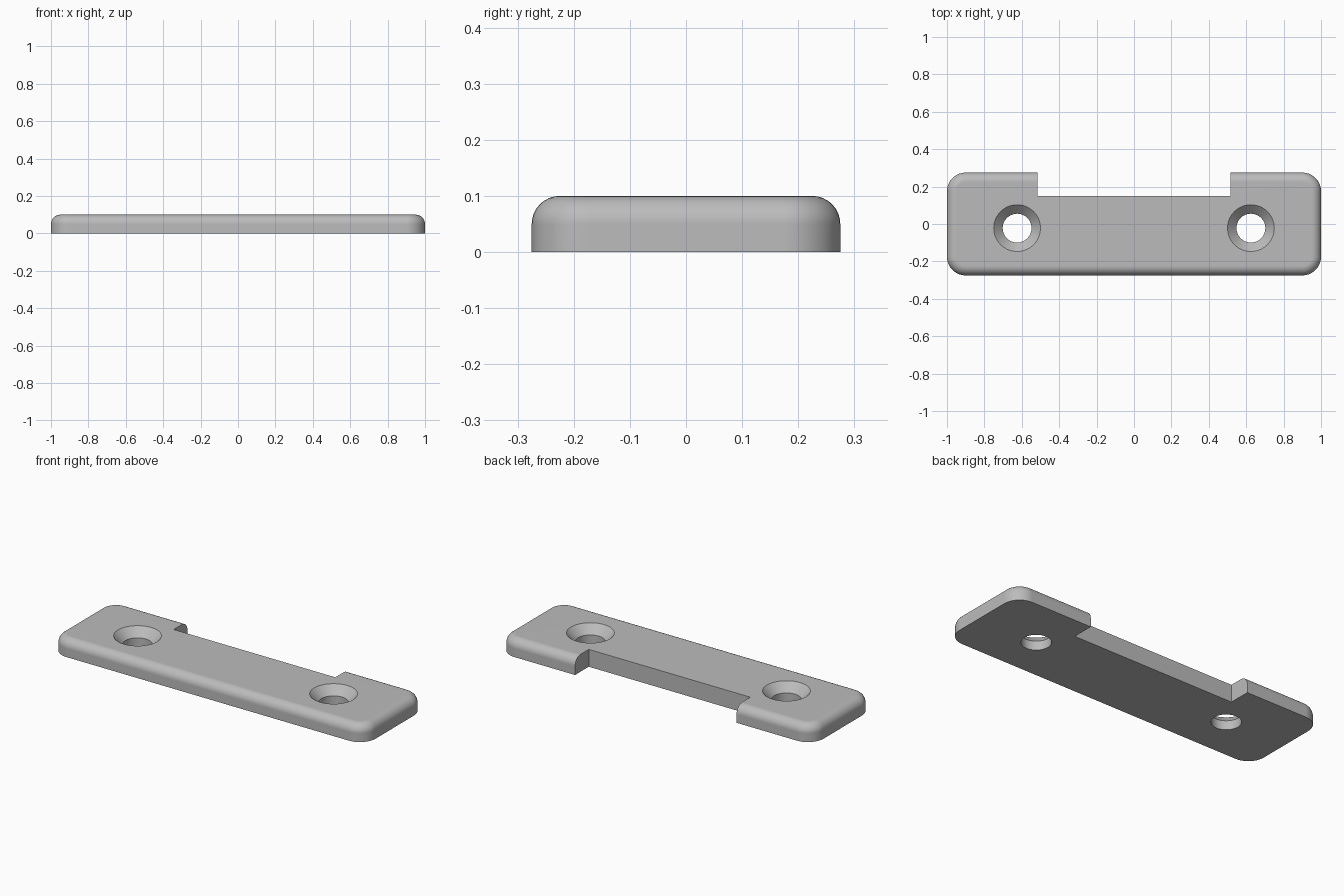
import bpy, bmesh, math

cube = bpy.data.objects.get("Cube")
if cube:
    bpy.data.objects.remove(cube, do_unlink=True)

LENGTH, DEPTH, HEIGHT = 2.0, 0.55, 0.1
CORNER, FILLET = 0.1, 0.05
NOTCH_X, NOTCH_Y = 0.515, 0.15
HOLE_X, HOLE_Y = 0.625, -0.022
HOLE_R, SINK_R = 0.077, 0.125

grey = bpy.data.materials.new("plain grey")
grey.use_nodes = True
colour = (0.5, 0.5, 0.5, 1)
grey.diffuse_color = colour
grey.node_tree.nodes["Principled BSDF"].inputs["Base Color"].default_value = colour


def loft(name, rings):
    """Solid made by joining a stack of rings and capping both ends."""
    bm = bmesh.new()
    loops = [[bm.verts.new(p) for p in ring] for ring in rings]
    count = len(loops[0])
    for low, high in zip(loops, loops[1:]):
        for i in range(count):
            j = (i + 1) % count
            bm.faces.new((low[i], low[j], high[j], high[i]))
    bm.faces.new(loops[0][::-1])
    bm.faces.new(loops[-1])
    mesh = bpy.data.meshes.new(name)
    bm.to_mesh(mesh)
    bm.free()
    mesh.materials.append(grey)
    obj = bpy.data.objects.new(name, mesh)
    bpy.context.collection.objects.link(obj)
    return obj


def rounded_ring(inset, z, steps=10):
    """Rounded rectangle, pulled in by the inset."""
    r = CORNER - inset
    cx, cy = LENGTH / 2 - CORNER, DEPTH / 2 - CORNER
    ring = []
    for k, (sx, sy) in enumerate([(1, 1), (-1, 1), (-1, -1), (1, -1)]):
        for s in range(steps + 1):
            a = (k + s / steps) * math.pi / 2
            ring.append((sx * cx + r * math.cos(a), sy * cy + r * math.sin(a), z))
    return ring


def circle(x, y, r, z, sides=64):
    turn = [2 * math.pi * i / sides for i in range(sides)]
    return [(x + r * math.cos(a), y + r * math.sin(a), z) for a in turn]


# Plate with rounded corners and a rounded top edge
rings = [rounded_ring(0, 0)]
for i in range(9):
    a = i / 8 * math.pi / 2
    rings.append(rounded_ring(FILLET * (1 - math.cos(a)), HEIGHT - FILLET + FILLET * math.sin(a)))
plate = loft("mounting_plate", rings)

# Cutters: rear notch and two countersunk screw holes
corners = [(-NOTCH_X, NOTCH_Y), (NOTCH_X, NOTCH_Y), (NOTCH_X, 0.5), (-NOTCH_X, 0.5)]
cutters = [loft("notch_cutter", [[(x, y, z) for x, y in corners] for z in (-0.1, 0.2)])]
slope = SINK_R - HOLE_R
for side in (-1, 1):
    profile = [(HOLE_R, -0.1), (HOLE_R, HEIGHT - slope), (SINK_R + 0.05, HEIGHT + 0.05)]
    cutters.append(loft("screw_hole_cutter", [circle(side * HOLE_X, HOLE_Y, r, z) for r, z in profile]))

bpy.ops.object.select_all(action="DESELECT")
bpy.context.view_layer.objects.active = plate
plate.select_set(True)
for cutter in cutters:
    cutter.hide_render = True
    cut = plate.modifiers.new("cut", "BOOLEAN")
    cut.operation = "DIFFERENCE"
    cut.solver = "EXACT"
    cut.object = cutter
    bpy.ops.object.modifier_apply(modifier=cut.name)
    bpy.data.objects.remove(cutter, do_unlink=True)

# Smooth fillets with crisp cut edges
bpy.ops.object.shade_smooth_by_angle(angle=math.radians(30))
weighted = plate.modifiers.new("weighted_normals", "WEIGHTED_NORMAL")
weighted.keep_sharp = True
